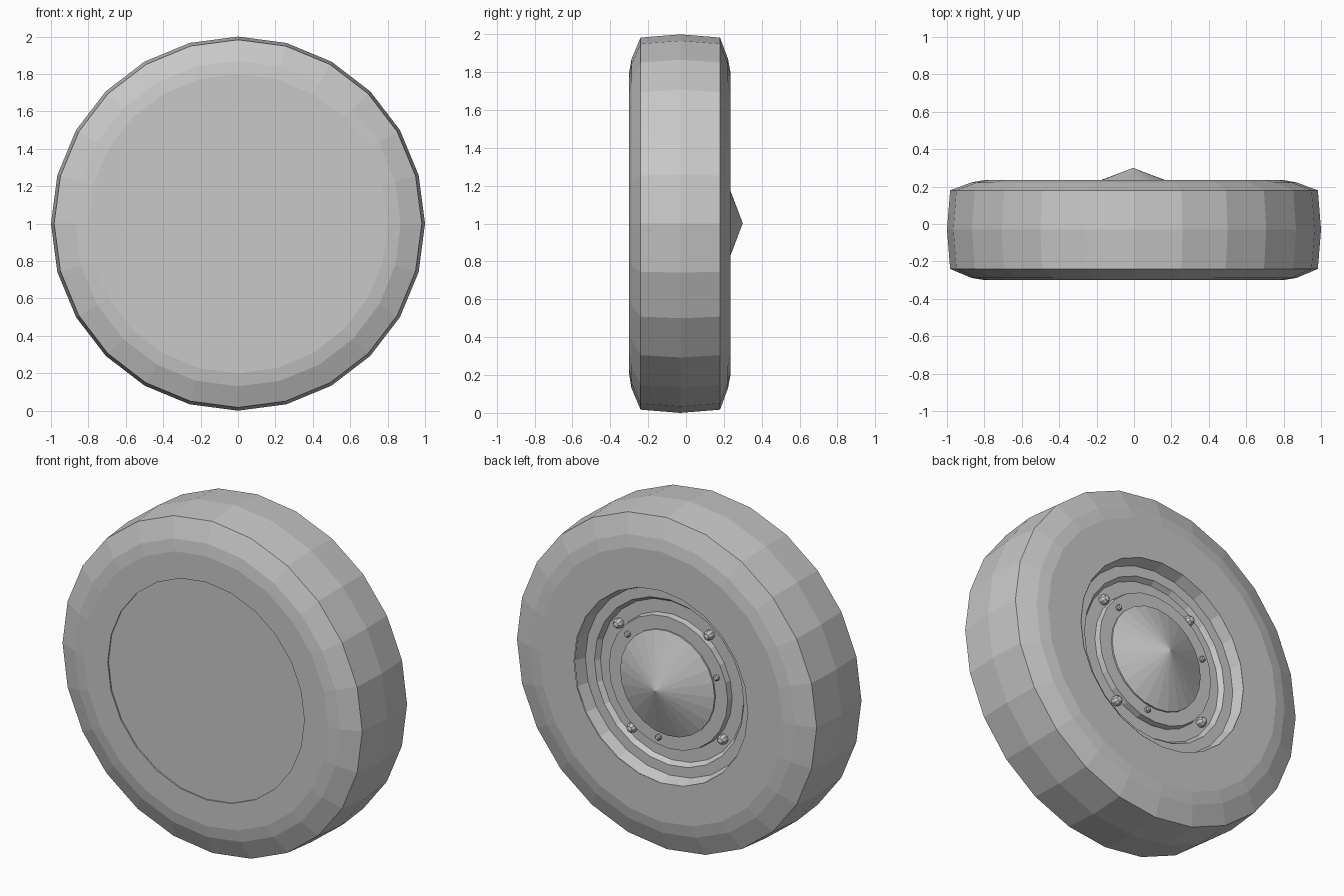
import bpy, bmesh, math
from math import sin, cos, radians, tau

cube = bpy.data.objects.get("Cube")
if cube:
    bpy.data.objects.remove(cube, do_unlink=True)

grey = bpy.data.materials.new("plain_grey")
grey.use_nodes = True
colour = (0.58, 0.58, 0.58, 1)
grey.diffuse_color = colour
grey.node_tree.nodes["Principled BSDF"].inputs["Base Color"].default_value = colour

TYRE_CENTRE = (0, 1.0)
HUB_CENTRE = (-0.005, 1.002)


def lathe(name, profile, sides=24, centre=HUB_CENTRE):
    """Turn (radius, y) points, listed from front to back, about the y axis."""
    bm = bmesh.new()
    rings = []
    for r, y in profile:
        count = sides if r > 0 else 1
        rings.append([bm.verts.new((centre[0] + r * sin(tau * i / sides), y,
                                    centre[1] + r * cos(tau * i / sides)))
                      for i in range(count)])
    for a, b in zip(rings, rings[1:]):
        for i in range(sides):
            j = (i + 1) % sides
            corners = [a[i % len(a)], a[j % len(a)], b[j % len(b)], b[i % len(b)]]
            bm.faces.new(list(dict.fromkeys(corners)))
    mesh = bpy.data.meshes.new(name)
    bm.to_mesh(mesh)
    bm.free()
    mesh.materials.append(grey)
    obj = bpy.data.objects.new(name, mesh)
    bpy.context.collection.objects.link(obj)
    return obj


# Tyre: front sidewall, shoulder, crowned tread, shoulder, back sidewall
lathe("tyre", [(0.645, -0.292), (0.645, -0.30), (0.80, -0.30), (0.87, -0.288),
               (0.983, -0.24), (1.0, -0.03), (0.983, 0.18), (0.87, 0.222),
               (0.80, 0.235), (0.57, 0.235)], centre=TYRE_CENTRE)

# Flat cover closing the front, set just inside the sidewall
lathe("front_cover", [(0, -0.292), (0.66, -0.292)])

# Stepped rim sunk into the back
lathe("rim", [(0.572, 0.235), (0.55, 0.165), (0.49, 0.165), (0.47, 0.138),
              (0.38, 0.138)])

# Raised hub plate and its conical cap
lathe("hub_plate", [(0.395, 0.138), (0.39, 0.173), (0, 0.173)])
lathe("hub_cone", [(0.31, 0.173), (0.31, 0.182), (0, 0.30)])


def bolt_ring(name, count, start, ring, size, y, height):
    """Place domed bolts evenly round the hub."""
    for k in range(count):
        a = radians(start) + tau * k / count
        lathe(f"{name}_{k + 1}",
              [(size, y), (size, y + height * 0.55),
               (size * 0.6, y + height * 0.9), (0, y + height)],
              sides=8, centre=(HUB_CENTRE[0] + ring * cos(a),
                               HUB_CENTRE[1] + ring * sin(a)))


bolt_ring("rim_bolt", 4, 36.5, 0.425, 0.028, 0.138, 0.045)
bolt_ring("hub_bolt", 3, 40, 0.342, 0.017, 0.173, 0.025)
